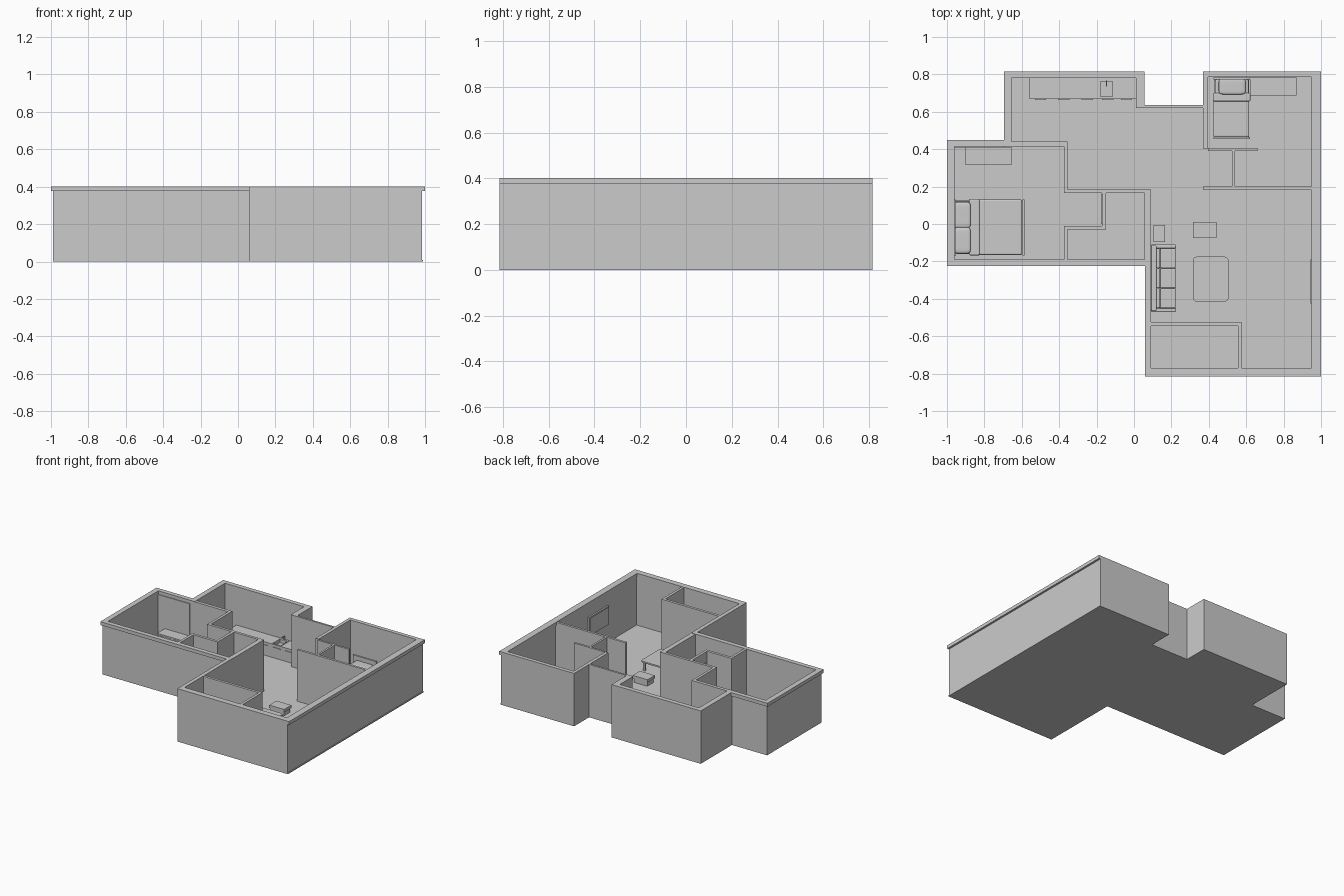
import bpy, bmesh, math

def finish(bm, name):
    me = bpy.data.meshes.new(name)
    bmesh.ops.recalc_face_normals(bm, faces=bm.faces)
    bm.to_mesh(me)
    bm.free()
    ob = bpy.data.objects.new(name, me)
    bpy.context.collection.objects.link(ob)
    return ob

def box(name, x0, x1, y0, y1, z0, z1, bevel=0):
    bm = bmesh.new()
    bmesh.ops.create_cube(bm, size=1)
    for v in bm.verts:
        v.co = ((x0 + x1) / 2 + v.co.x * (x1 - x0), (y0 + y1) / 2 + v.co.y * (y1 - y0),
                (z0 + z1) / 2 + v.co.z * (z1 - z0))
    ob = finish(bm, name)
    if bevel:
        m = ob.modifiers.new("bevel", 'BEVEL')
        m.width, m.segments = bevel, 3
    return ob

def prism(name, pts, z0, z1):
    bm = bmesh.new()
    f = bm.faces.new([bm.verts.new((x, y, z0)) for x, y in pts])
    r = bmesh.ops.extrude_face_region(bm, geom=[f])
    for v in r["geom"]:
        if isinstance(v, bmesh.types.BMVert):
            v.co.z = z1
    return finish(bm, name)

def pillow(name, x0, x1, y0, y1, z0, z1):
    g = 0.012
    ob = box(name, x0 - g, x1 + g, y0 - g, y1 + g, z0 - g / 2, z1 + g / 2)
    m = ob.modifiers.new("soft", 'SUBSURF')
    m.levels = m.render_levels = 3
    e = ob.data.attributes.new("crease_edge", 'FLOAT', 'EDGE')
    for i in range(len(ob.data.edges)):
        e.data[i].value = 0.45
    ob.data.shade_smooth()

# floor slab
prism("floor", [(-.99, .44), (-.695, .44), (-.695, .815), (.055, .815), (.055, .635), (.37, .635),
                (.37, .815), (.99, .815), (.99, -.815), (.06, -.815), (.06, -.215), (-.99, -.215)], 0, .008)

# outer walls: lower wall and wider cap as x0, x1, y0, y1
lower = [(-.99, -.96, -.215, .44), (-.96, -.695, .41, .44), (-.695, -.655, .415, .815),
         (-.655, .015, .78, .815), (.015, .055, .62, .815), (.055, .37, .62, .635),
         (.37, .395, .405, .815), (.395, .955, .785, .815), (.955, .985, -.815, .815),
         (.09, .955, -.815, -.77), (.06, .09, -.815, -.19), (-.96, .06, -.215, -.19)]
caps = [(-1, -.96, -.225, .45), (-.96, -.695, .415, .45), (-.695, -.655, .415, .815),
        (-.655, .01, .78, .815), (.01, .055, .62, .815), (.055, .37, .62, .635),
        (.37, .395, .405, .815), (.395, .95, .785, .815), (.95, 1, -.815, .815),
        (.09, .95, -.815, -.77), (.06, .09, -.815, -.19), (-.96, .06, -.225, -.19)]
for i, (a, b) in enumerate(zip(lower, caps)):
    box(f"outer_wall_{i}", *a, .008, .376)
    box(f"wall_cap_{i}", *b, .376, .402)

# inner partitions
for i, w in enumerate([(-.655, -.355, .415, .44), (-.375, -.355, .185, .415), (-.375, .09, .165, .185),
                       (.055, .09, -.19, .165), (-.17, -.15, -.03, .165), (-.375, -.17, -.03, -.01),
                       (-.375, -.355, -.19, -.03), (.09, .575, -.545, -.525), (.555, .575, -.77, -.545),
                       (.395, .66, .39, .405), (.525, .54, .2, .39), (.37, .955, .182, .2)]):
    box(f"partition_{i}", *w, .008, .4)
box("door_leaf", -.176, -.17, 0, .16, .008, .32)

# kitchen counter with sink and tap
for n, a in {"left": (-.56, -.18), "right": (-.115, .01)}.items():
    box("counter_" + n, *a, .668, .78, .008, .11)
box("counter_front", -.18, -.115, .668, .682, .008, .11)
box("counter_back", -.18, -.115, .762, .78, .008, .11)
box("sink_bowl", -.18, -.115, .682, .762, .008, .085)
box("sink_rim", -.186, -.18, .68, .766, .11, .113)
box("sink_rim", -.115, -.109, .68, .766, .11, .113)
box("tap", -.15, -.144, .762, .768, .11, .14)
box("tap_spout", -.15, -.144, .735, .768, .136, .142)
for x in (-.5, -.375, -.25, -.14, -.04):
    box("counter_handle", x - .03, x + .03, .663, .668, .085, .09)

# chests of drawers
def chest(name, x0, x1, y0, y1):
    box(name, x0, x1, y0, y1, .008, .125)
    box(name + "_top", x0 - .003, x1 + .003, y0 - .004, y1, .125, .132)
    w = (x1 - x0) / 2
    for i in range(2):
        for j in range(2):
            box(name + "_drawer", x0 + i * w + .006, x0 + (i + 1) * w - .006, y0 - .003, y0,
                .018 + j * .053, .066 + j * .053)
chest("large_chest", -.9, -.655, .322, .41)
chest("small_chest", .622, .865, .692, .783)

# double bed
box("double_bed_base", -.955, -.6, -.16, .125, .02, .055)
box("double_headboard", -.962, -.954, -.17, .132, .008, .15)
box("double_footboard", -.597, -.585, -.168, .132, .008, .075)
box("double_mattress", -.953, -.6, -.158, .123, .055, .085, .008)
box("double_blanket", -.86, -.598, -.165, .13, .04, .093, .008)
box("double_blanket_fold", -.882, -.825, -.168, .134, .075, .1, .008)
for y in (-.145, -.01):
    pillow("double_pillow", -.95, -.885, y, y + .115, .085, .113)

# single bed
box("single_bed_base", .43, .615, .46, .775, .02, .055)
box("single_headboard", .425, .62, .772, .782, .008, .15)
box("single_footboard", .425, .62, .455, .464, .008, .075)
box("single_mattress", .432, .613, .464, .772, .055, .085, .008)
box("single_blanket", .425, .615, .464, .67, .04, .093, .008)
box("single_blanket_fold", .422, .622, .655, .7, .075, .1, .008)
pillow("single_pillow", .465, .585, .705, .765, .085, .113)

# sofa
box("sofa_base", .095, .222, -.465, -.115, .02, .05)
box("sofa_back", .092, .12, -.465, -.115, .02, .13, .005)
for y in (-.47, -.13):
    box("sofa_arm", .092, .225, y, y + .02, .015, .095, .005)
for i in range(3):
    y = -.45 + i * .1067
    box("sofa_seat_cushion", .14, .222, y, y + .1057, .05, .073, .006)
    box("sofa_back_cushion", .12, .14, y, y + .1057, .05, .125, .006)

# coffee table with rounded corners
pts = []
for k, (x, y) in enumerate([(.485, -.195), (.335, -.195), (.335, -.395), (.485, -.395)]):
    for s in range(6):
        a = math.radians(90 * k + 18 * s)
        pts.append((x + .02 * math.cos(a), y + .02 * math.sin(a)))
    box("coffee_table_leg", x - .008, x + .008, y - .008, y + .008, .008, .074)
prism("coffee_table_top", pts, .074, .085)

# stool box, side table and wall screen
box("low_cabinet", .322, .433, -.068, .005, .008, .04)
box("low_cabinet_top", .315, .44, -.075, .012, .04, .062)
box("side_table_top", .105, .165, -.097, -.005, .07, .08)
for x in (.109, .153):
    for y in (-.093, -.017):
        box("side_table_leg", x, x + .008, y, y + .008, .008, .07)
box("screen_frame", .943, .955, -.425, -.19, .15, .29)
box("screen_panel", .94, .943, -.418, -.197, .157, .283)
